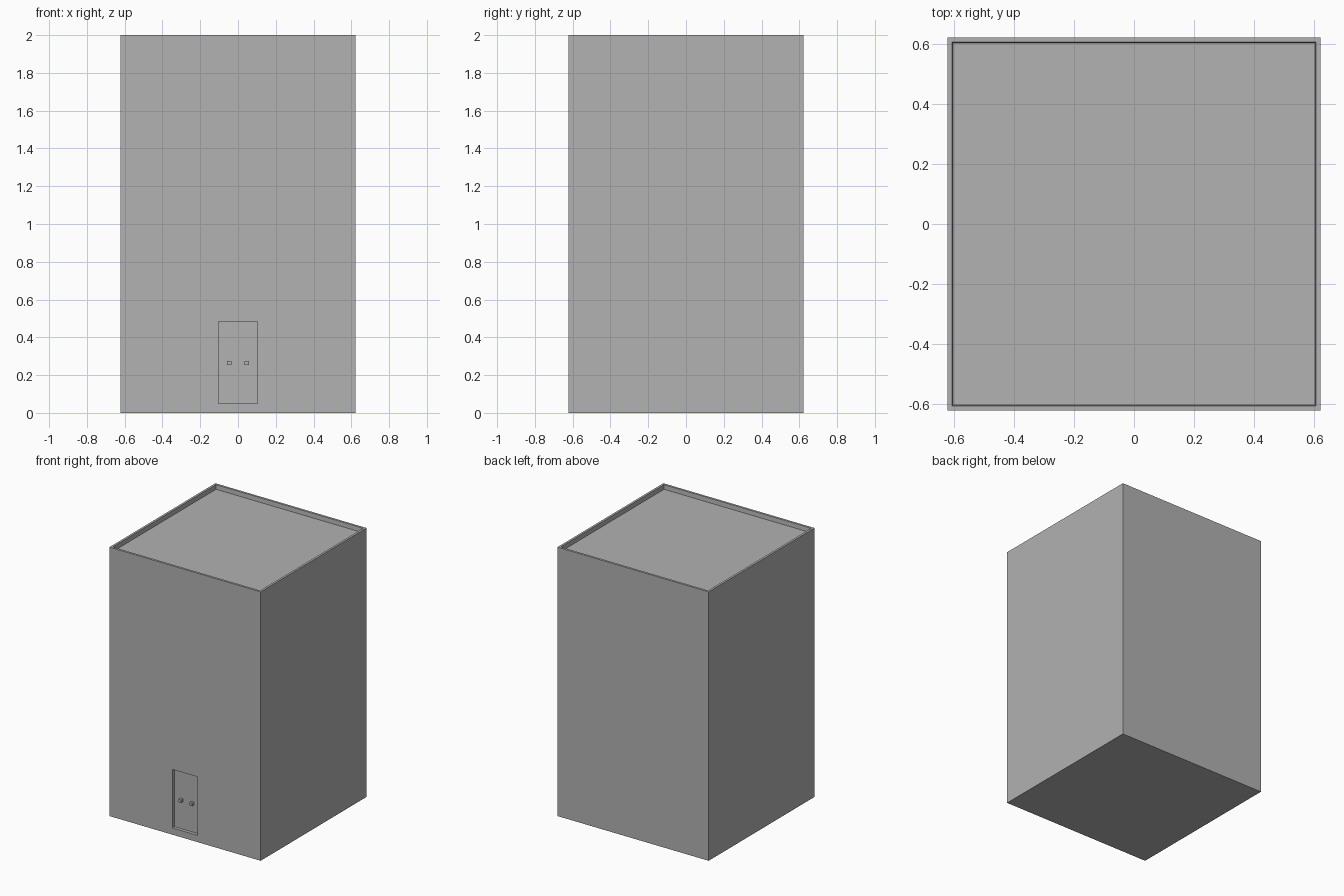
import bpy
import bmesh
from mathutils import Vector, Matrix

HALF, HEIGHT = 0.6225, 2.0        # tower footprint and height
RIM, ROOF_DROP = 0.0165, 0.033    # parapet thickness and roof depth
DOOR_HALF, DOOR_LOW, DOOR_HIGH = 0.1035, 0.05, 0.485
DOOR_DEPTH = 0.025

old = bpy.data.objects.get("Cube")
if old:
    bpy.data.objects.remove(old, do_unlink=True)

# One plain grey for everything
grey = bpy.data.materials.new("plain_grey")
grey.use_nodes = True
grey.diffuse_color = (0.445, 0.445, 0.445, 1)
grey.node_tree.nodes["Principled BSDF"].inputs["Base Color"].default_value = grey.diffuse_color


def add_box(bm, size, centre):
    matrix = Matrix.Translation(centre) @ Matrix.Diagonal((*size, 1))
    bmesh.ops.create_cube(bm, size=1, matrix=matrix)


def make_object(name, bm):
    mesh = bpy.data.meshes.new(name)
    bm.normal_update()
    bm.to_mesh(mesh)
    bm.free()
    mesh.materials.append(grey)
    obj = bpy.data.objects.new(name, mesh)
    bpy.context.collection.objects.link(obj)
    return obj


def face_towards(bm, direction):
    bm.normal_update()
    return max(bm.faces, key=lambda f: f.normal.dot(Vector(direction)))


def inset(bm, face, thickness):
    bmesh.ops.inset_region(bm, faces=[face], thickness=thickness, use_even_offset=True)


def push_in(bm, face, offset):
    """Extrude a face inwards, leaving side walls, and return the new face."""
    new = bmesh.ops.extrude_discrete_faces(bm, faces=[face])["faces"][0]
    bmesh.ops.translate(bm, verts=new.verts, vec=offset)
    return new


# Tower body
bm = bmesh.new()
add_box(bm, (2 * HALF, 2 * HALF, HEIGHT), (0, 0, HEIGHT / 2))

# Sunken roof behind a thin parapet, its walls leaning in slightly
roof = face_towards(bm, (0, 0, 1))
inset(bm, roof, RIM)
roof = push_in(bm, roof, (0, 0, -ROOF_DROP))
for v in roof.verts:
    v.co.x *= 0.996
    v.co.y *= 0.996

# Recessed doorway in the front wall
door = face_towards(bm, (0, -1, 0))
inset(bm, door, 0.1)
for v in door.verts:
    v.co.x = DOOR_HALF if v.co.x > 0 else -DOOR_HALF
    v.co.z = DOOR_HIGH if v.co.z > HEIGHT / 2 else DOOR_LOW
push_in(bm, door, (0, DOOR_DEPTH, 0))
make_object("tower_body", bm)

# Square door handles, one for each leaf
KNOB = 0.022
for side, sign in (("left", 1), ("right", -1)):
    bm = bmesh.new()
    add_box(bm, (KNOB, KNOB, KNOB),
            (sign * 0.046, -HALF + DOOR_DEPTH - KNOB / 2, 0.265))
    make_object(side + "_door_handle", bm)
